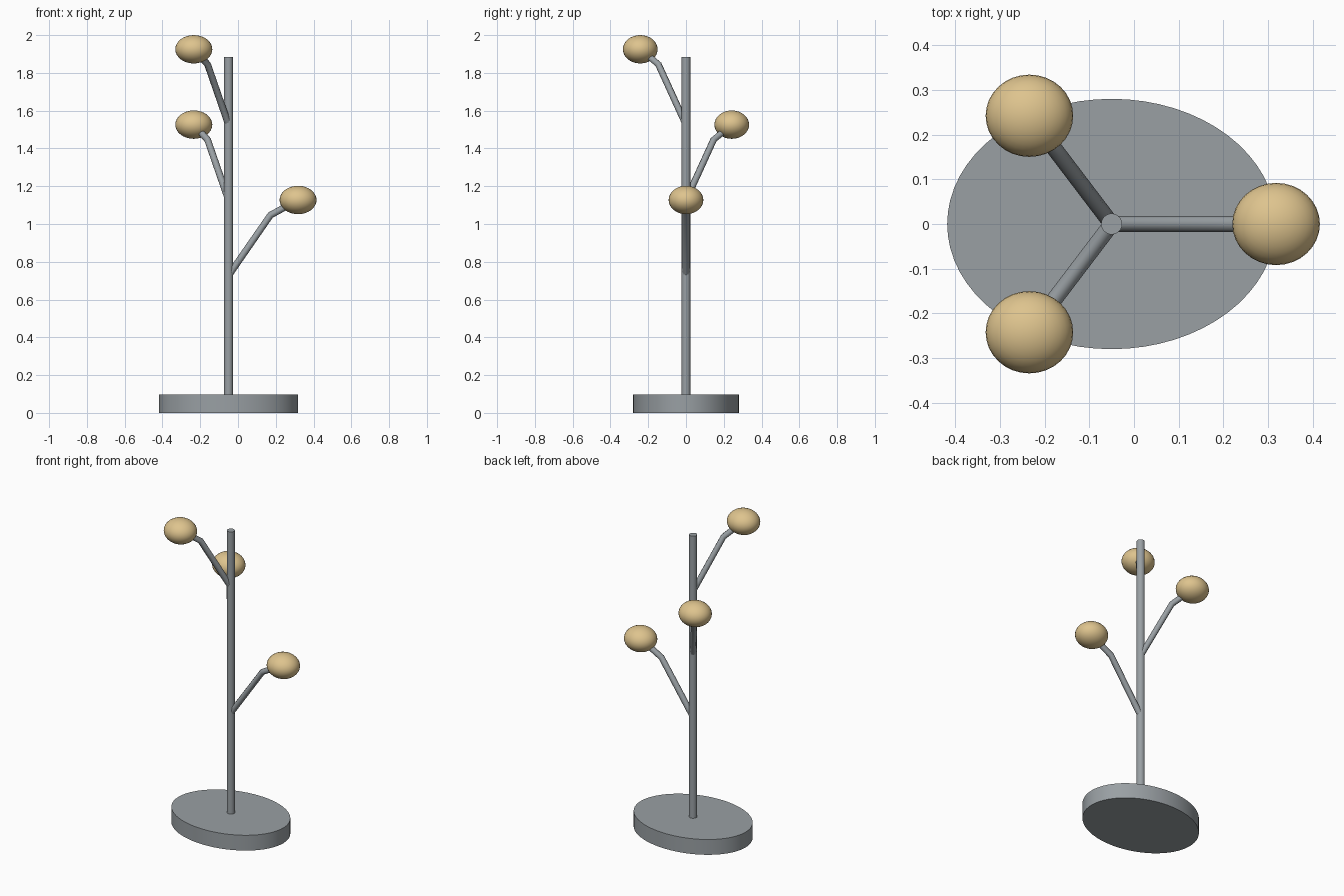
import bpy
from math import radians, cos, sin
from mathutils import Vector

cube = bpy.data.objects.get("Cube")
if cube:
    bpy.data.objects.remove(cube, do_unlink=True)


def make_material(name, rgb):
    mat = bpy.data.materials.new(name)
    mat.use_nodes = True
    mat.diffuse_color = (*rgb, 1)
    mat.node_tree.nodes["Principled BSDF"].inputs["Base Color"].default_value = (*rgb, 1)
    return mat


metal = make_material("grey metal", (0.32, 0.35, 0.37))
wood = make_material("tan wood", (0.73, 0.55, 0.27))

POLE_X = -0.05
SQUASH = 0.76  # depth of the oval layout relative to its width


def finish(name, mat):
    obj = bpy.context.object
    obj.name = name
    obj.data.materials.append(mat)
    bpy.ops.object.transform_apply(location=False, rotation=False, scale=True)
    bpy.ops.object.shade_smooth_by_angle(angle=radians(40))
    return obj


def cylinder(name, rx, ry, bottom, top, mat, sides):
    bpy.ops.mesh.primitive_cylinder_add(vertices=sides, radius=1, depth=1,
                                        location=(POLE_X, 0, (bottom + top) / 2))
    bpy.context.object.scale = (rx, ry, top - bottom)
    return finish(name, mat)


def branch(name, angle, base_z):
    direction = Vector((cos(angle), sin(angle) * SQUASH, 0))
    # distance from the pole and height along the bent arm
    points = [Vector((POLE_X, 0, base_z + rise)) + direction * reach
              for reach, rise in ((0, 0), (0.222, 0.32), (0.368, 0.4))]

    curve = bpy.data.curves.new(name + "_arm", "CURVE")
    curve.dimensions = "3D"
    curve.bevel_depth = 0.018
    curve.bevel_resolution = 2
    curve.use_fill_caps = True
    spline = curve.splines.new("POLY")
    spline.points.add(len(points) - 1)
    for target, p in zip(spline.points, points):
        target.co = (*p, 1)
    curve.materials.append(metal)
    arm = bpy.data.objects.new(name + "_arm", curve)
    bpy.context.collection.objects.link(arm)

    # flattened knob on the tip
    bpy.ops.mesh.primitive_uv_sphere_add(segments=32, ring_count=16, radius=1,
                                         location=points[-1])
    bpy.context.object.scale = (0.098, 0.092, 0.075)
    finish(name + "_knob", wood)


# Oval foot and round pole
cylinder("base", 0.368, 0.28, 0, 0.097, metal, 64)
cylinder("pole", 0.0235, 0.0235, 0.09, 1.885, metal, 24)

# Three arms spiralling up the pole
for i, name in enumerate(("lower", "middle", "upper")):
    branch(name, radians(120 * i), 0.727 + 0.399 * i)
